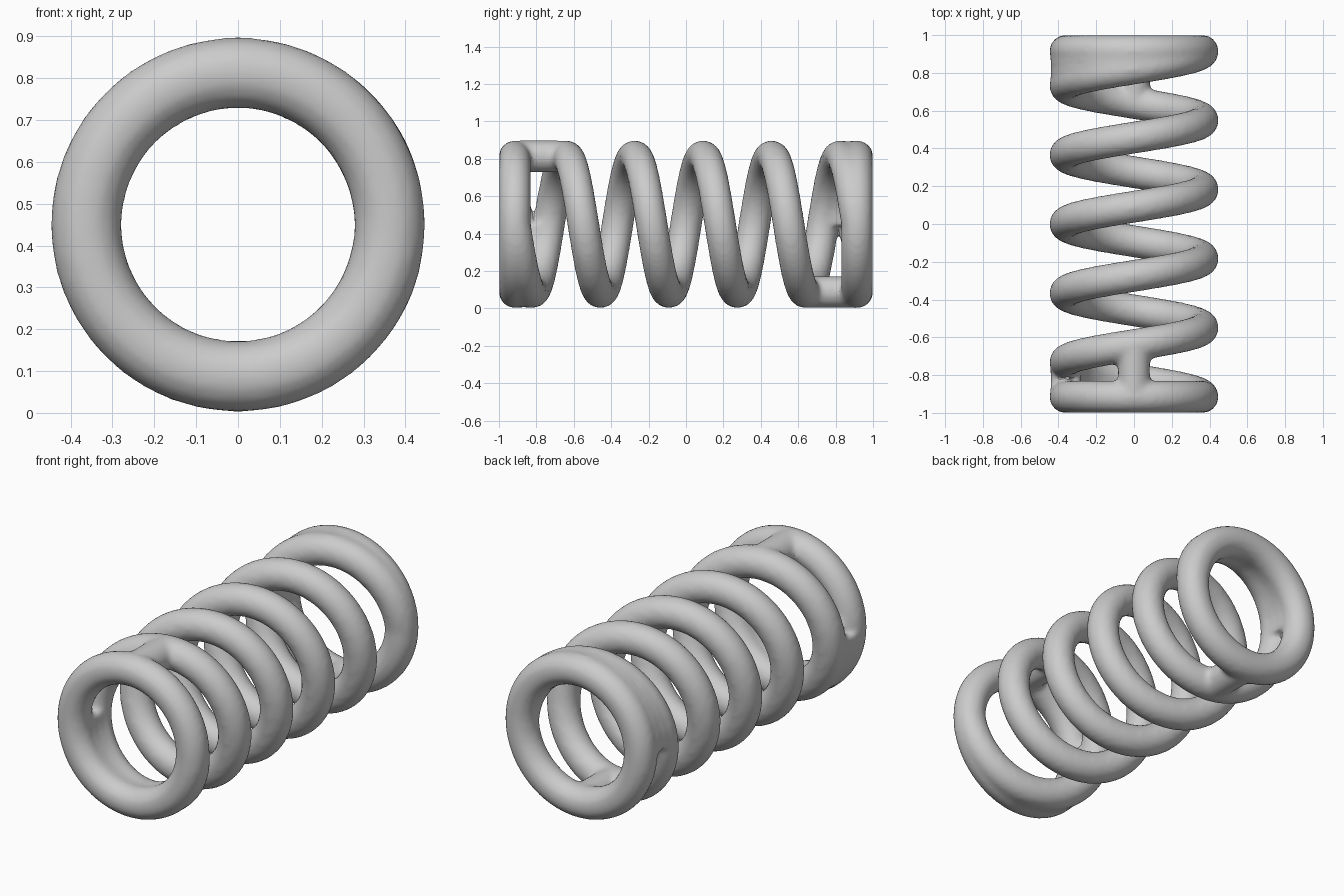
import bpy
from math import pi, sin, cos

if "Cube" in bpy.data.objects:
    bpy.data.objects.remove(bpy.data.objects["Cube"])

R, TUBE, CZ = 0.363, 0.0855, 0.45   # coil radius, wire radius, axis height
END = 0.915                        # centre of the end rings along y
TURNS = 5
PITCH = 2 * END / TURNS

curve = bpy.data.curves.new("coil_spring", 'CURVE')
curve.dimensions = '3D'
curve.bevel_depth = TUBE
curve.bevel_resolution = 6
curve.use_fill_caps = True


def wire(points, cyclic=False, radius=1.0):
    s = curve.splines.new('POLY')
    s.points.add(len(points) - 1)
    for p, co in zip(s.points, points):
        p.co = (*co, 1)
        p.radius = radius
    s.use_cyclic_u = cyclic


def on_coil(turn, y):
    a = 2 * pi * turn              # turn 0 = +x side, then bottom, -x, top
    return (R * cos(a), y, CZ - R * sin(a))


# Main helix
n = 64 * TURNS
wire([on_coil(i / 64, -END + PITCH * i / 64) for i in range(n + 1)])

for side in (-1, 1):
    # Closed end ring
    wire([on_coil(i / 64, side * END) for i in range(64)], cyclic=True)
    # Web filling the groove where the last half turn runs into the ring
    for f in (0.33, 0.67):
        wire([on_coil(-side * t / 64, side * (END - f * PITCH * t / 64))
              for t in range(0, 33)], radius=0.96)
    # Short bridge from ring to next coil
    z = CZ - side * R
    wire([(0, side * y, z) for y in (END, 0.84, 0.74, END - 0.75 * PITCH)])

obj = bpy.data.objects.new("coil_spring", curve)
bpy.context.collection.objects.link(obj)
bpy.context.view_layer.objects.active = obj
obj.select_set(True)
bpy.ops.object.convert(target='MESH')
obj = bpy.context.object

# Fuse all wires into one softly blended skin
m = obj.modifiers.new("fuse", 'REMESH')
m.mode = 'VOXEL'
m.voxel_size = 0.016
s = obj.modifiers.new("soften", 'SMOOTH')
s.factor = 0.5
s.iterations = 5
for name in ("fuse", "soften"):
    bpy.ops.object.modifier_apply(modifier=name)
bpy.ops.object.shade_smooth_by_angle()
